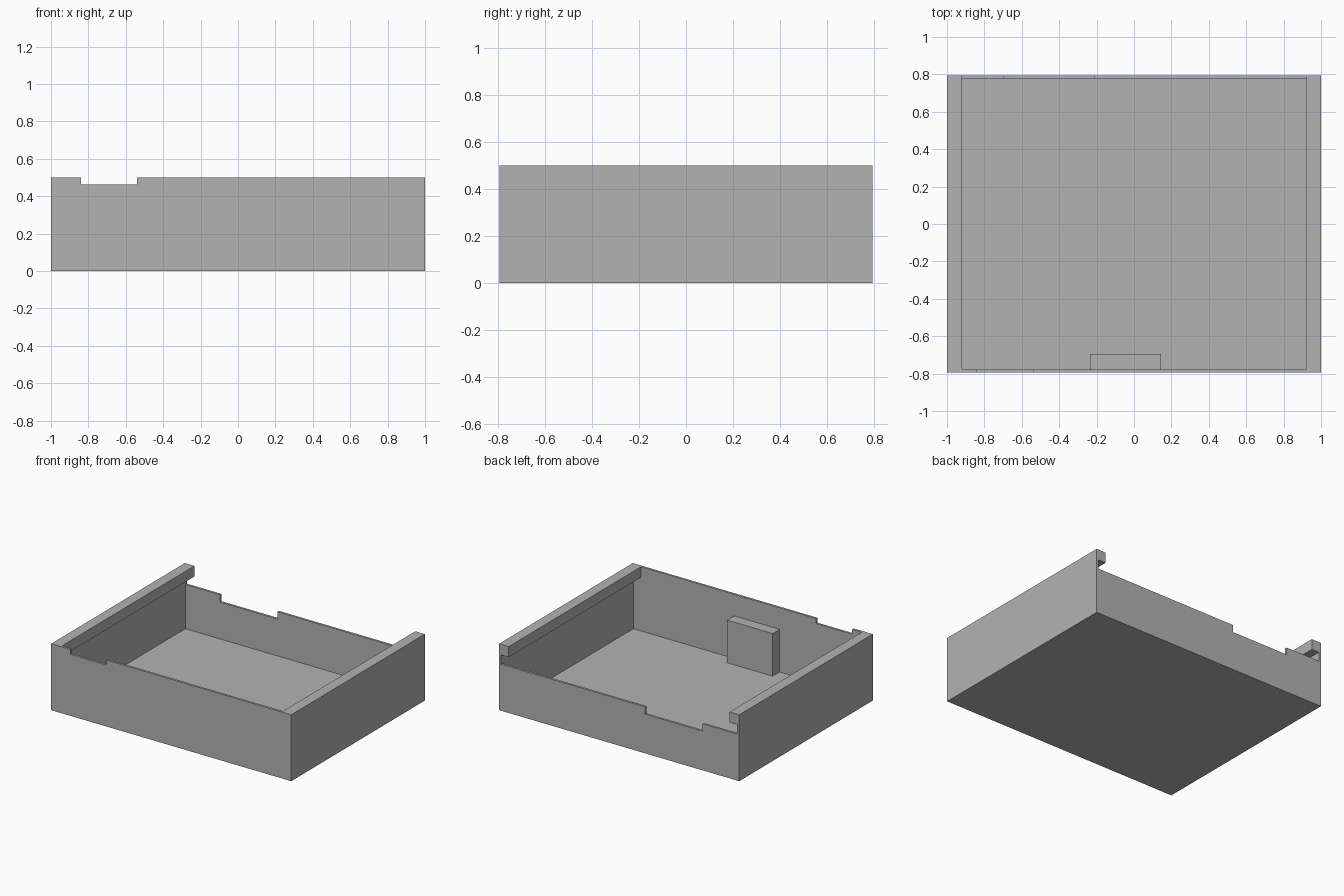
import bpy
import bmesh
from mathutils import Vector

cube = bpy.data.objects.get("Cube")
if cube:
    bpy.data.objects.remove(cube, do_unlink=True)

W, D, H = 1.0, 0.795, 0.5      # half width, half depth, height
T = 0.017                      # sheet thickness
RAIL_IN, RAIL_Z = 0.92, 0.42   # inner edge and underside of the side rails
BACK_H = 0.35                  # height of the low back wall

grey = bpy.data.materials.new("plain grey")
grey.use_nodes = True
colour = (0.45, 0.45, 0.45, 1.0)
grey.diffuse_color = colour
grey.node_tree.nodes["Principled BSDF"].inputs["Base Color"].default_value = colour


def prism(name, profile, y0, y1):
    """Extrude an (x, z) outline along y."""
    bm = bmesh.new()
    face = bm.faces.new([bm.verts.new((x, y0, z)) for x, z in profile])
    ext = bmesh.ops.extrude_face_region(bm, geom=[face])
    verts = [g for g in ext["geom"] if isinstance(g, bmesh.types.BMVert)]
    bmesh.ops.translate(bm, verts=verts, vec=Vector((0, y1 - y0, 0)))
    bmesh.ops.recalc_face_normals(bm, faces=bm.faces)
    mesh = bpy.data.meshes.new(name)
    bm.to_mesh(mesh)
    bm.free()
    mesh.materials.append(grey)
    obj = bpy.data.objects.new(name, mesh)
    bpy.context.collection.objects.link(obj)
    return obj


def block(name, x0, x1, y0, y1, z0, z1):
    return prism(name, [(x0, z0), (x1, z0), (x1, z1), (x0, z1)], y0, y1)


def notched_wall(name, half, top, n0, n1, dip, y0, y1):
    """Upright sheet with one rectangular notch in its top edge."""
    outline = [(-half, 0), (half, 0), (half, top), (n1, top),
               (n1, dip), (n0, dip), (n0, top), (-half, top)]
    return prism(name, outline, y0, y1)


# Front and back walls
notched_wall("front_wall", W, H, -0.84, -0.54, 0.463, -D, -D + T)
notched_wall("back_wall", W - T, BACK_H, -0.695, -0.215, 0.295, D - T, D)

# Side walls, each with a thick rail along its top edge
for side, s in (("left", 1), ("right", -1)):
    outline = [(s * W, 0), (s * W, H), (s * RAIL_IN, H), (s * RAIL_IN, RAIL_Z),
               (s * (W - T), RAIL_Z), (s * (W - T), 0)]
    prism(side + "_side_wall", outline, -D + T, D)

# Floor sheet and the block standing against the front wall
block("floor", -W + T, W - T, -D + T, D - T, 0, T)
block("inner_block", -0.235, 0.145, -D + T, -0.695, T, 0.338)
